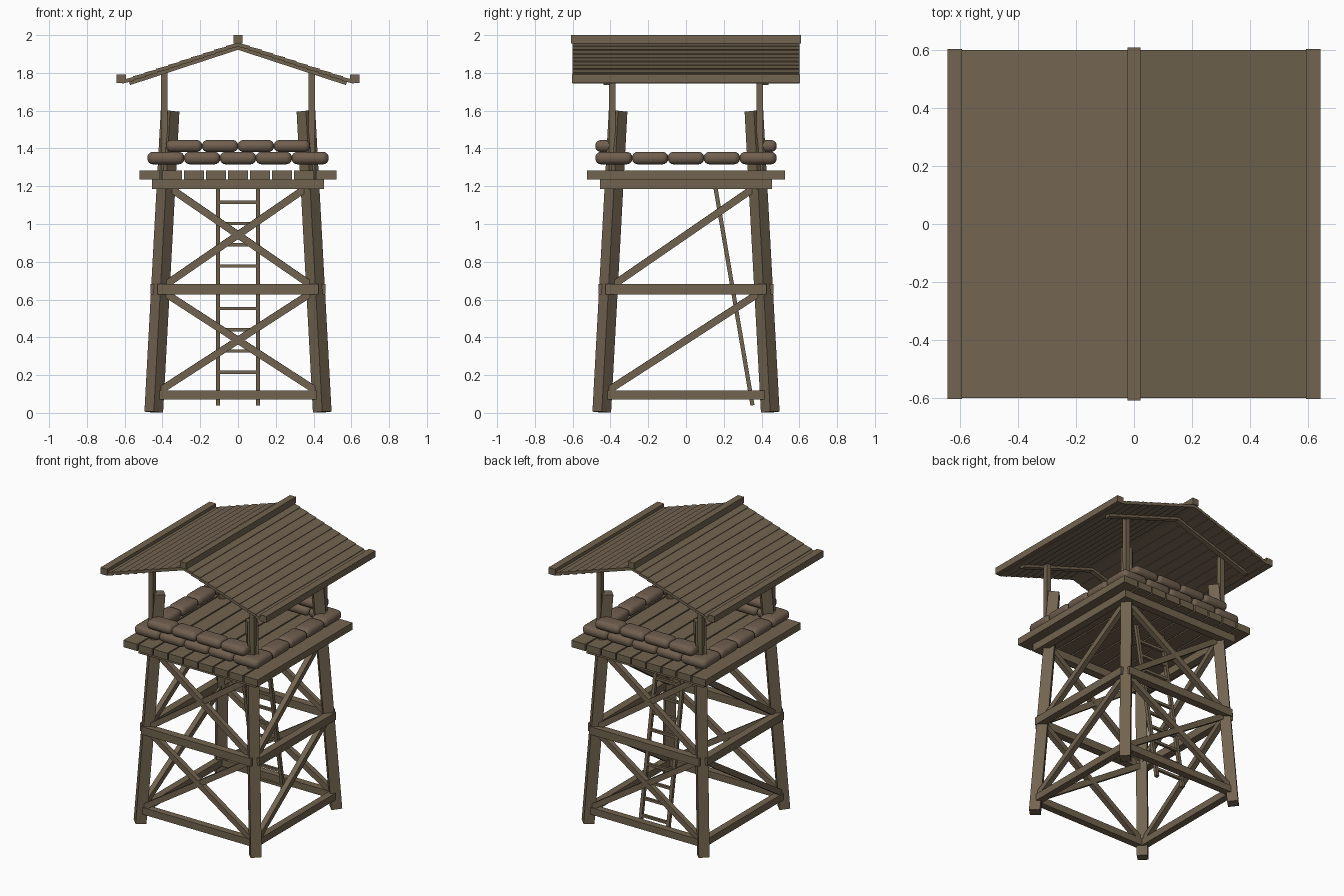
import bpy, bmesh
from math import radians
from mathutils import Vector, Matrix

if "Cube" in bpy.data.objects:
    bpy.data.objects.remove(bpy.data.objects["Cube"])


def material(name, rgb):
    m = bpy.data.materials.new(name)
    m.diffuse_color = (*rgb, 1)
    m.use_nodes = True
    m.node_tree.nodes["Principled BSDF"].inputs["Base Color"].default_value = m.diffuse_color
    return m


WOOD = material("weathered wood", (0.168, 0.127, 0.079))
SACK = material("brown sackcloth", (0.160, 0.114, 0.078))
SIGNS = (-1, 1)


def box(bm, centre, size, rot=Matrix.Identity(4)):
    mat = Matrix.Translation(centre) @ rot @ Matrix.Diagonal((*size, 1))
    return bmesh.ops.create_cube(bm, size=1, matrix=mat)["verts"]


def beam(bm, a, b, w, h):
    """Box from a to b, w wide sideways and h deep."""
    a, b = Vector(a), Vector(b)
    z = (b - a).normalized()
    x = z.cross(Vector((0, 0, 1))).normalized()
    y = z.cross(x)
    rot = Matrix((x, y, z)).transposed().to_4x4()
    box(bm, (a + b) / 2, (w, h, (b - a).length), rot)


def finish(bm, name, mat, smooth=False):
    bmesh.ops.recalc_face_normals(bm, faces=bm.faces)
    me = bpy.data.meshes.new(name)
    bm.to_mesh(me)
    bm.free()
    me.materials.append(mat)
    me.polygons.foreach_set("use_smooth", [smooth] * len(me.polygons))
    ob = bpy.data.objects.new(name, me)
    bpy.context.collection.objects.link(ob)
    return ob


def leg_at(z):
    """Distance of the leg axis from the centre planes at height z."""
    return 0.446 - 0.054 * z


# four leaning legs, set diagonally
bm = bmesh.new()
for sx in SIGNS:
    for sy in SIGNS:
        lo, hi = leg_at(0), leg_at(1.6)
        beam(bm, (sx * lo, sy * lo, 0.004), (sx * hi, sy * hi, 1.597), 0.07, 0.07)
finish(bm, "legs", WOOD)

# horizontal rails: height, offset from centre, half length, thickness
bm = bmesh.new()
for z, off, half, t in ((0.094, 0.44, 0.43, 0.048),
                        (0.655, 0.436, 0.425, 0.054),
                        (1.21, 0.427, 0.455, 0.052)):
    for s in SIGNS:
        box(bm, (0, s * off, z), (2 * half, t, t))
        box(bm, (s * off, 0, z), (t, 2 * half, t))
finish(bm, "horizontal_rails", WOOD)

# diagonal braces: crossed on front and back, single on the sides
bm = bmesh.new()
for z0, z1 in ((0.10, 0.65), (0.66, 1.205)):
    a, b = leg_at(z0), leg_at(z1)
    for s in SIGNS:
        for d in SIGNS:
            beam(bm, (-d * a, s * a, z0), (d * b, s * b, z1), 0.036, 0.038)
        beam(bm, (s * a, -a, z0), (s * b, b, z1), 0.036, 0.038)
finish(bm, "diagonal_braces", WOOD)

# platform planks
bm = bmesh.new()
for i in range(9):
    box(bm, ((i - 4) * 0.1167, 0, 1.26), (0.107, 1.05, 0.048))
finish(bm, "platform_planks", WOOD)

# ladder inside the tower
bm = bmesh.new()
foot, top = Vector((0, 0.352, 0.04)), Vector((0, 0.148, 1.24))
for s in SIGNS:
    off = Vector((s * 0.106, 0, 0))
    beam(bm, foot + off, top + off, 0.022, 0.022)
for i in range(10):
    p = foot.lerp(top, (0.1025 + i * 0.1125 - 0.04) / 1.2)
    box(bm, p, (0.2, 0.018, 0.018))
finish(bm, "ladder", WOOD)

# sandbag walls
bm = bmesh.new()


def bag(centre, size):
    verts = box(bm, centre, size)
    edges = list({e for v in verts for e in v.link_edges})
    bmesh.ops.bevel(bm, geom=edges, offset=0.03, segments=4, profile=0.5,
                    affect='EDGES')


for s in SIGNS:
    for i in range(5):
        u = (i - 2) * 0.19
        bag((u, s * 0.42, 1.349), (0.192, 0.12, 0.066))
        bag((s * 0.42, u, 1.349), (0.12, 0.192, 0.066))
    for i in range(4):
        bag(((i - 1.5) * 0.19, s * 0.42, 1.413), (0.192, 0.12, 0.064))
finish(bm, "sandbags", SACK, smooth=True)

# roof posts
bm = bmesh.new()
for sx in SIGNS:
    for sy in SIGNS:
        box(bm, (sx * 0.39, sy * 0.39, 1.525), (0.034, 0.034, 0.57))
finish(bm, "roof_posts", WOOD)

# rafters under the roof
bm = bmesh.new()
for sx in SIGNS:
    for sy in SIGNS:
        beam(bm, (0, sy * 0.42, 1.936), (sx * 0.575, sy * 0.42, 1.748), 0.035, 0.026)
finish(bm, "rafters", WOOD)

# lapped roof boards
bm = bmesh.new()
for s in SIGNS:
    for i in range(10):
        x = 0.03 + i * 0.0615
        box(bm, (s * x, 0, 1.951 - 0.327 * x), (0.066, 1.2, 0.02),
            Matrix.Rotation(radians(s * 14), 4, 'Y'))
finish(bm, "roof_boards", WOOD)

# eave boards and ridge cap
bm = bmesh.new()
for s in SIGNS:
    box(bm, (s * 0.617, 0, 1.768), (0.05, 1.206, 0.045))
finish(bm, "eave_boards", WOOD)
bm = bmesh.new()
box(bm, (0, 0, 1.978), (0.046, 1.216, 0.044))
finish(bm, "ridge_cap", WOOD)
